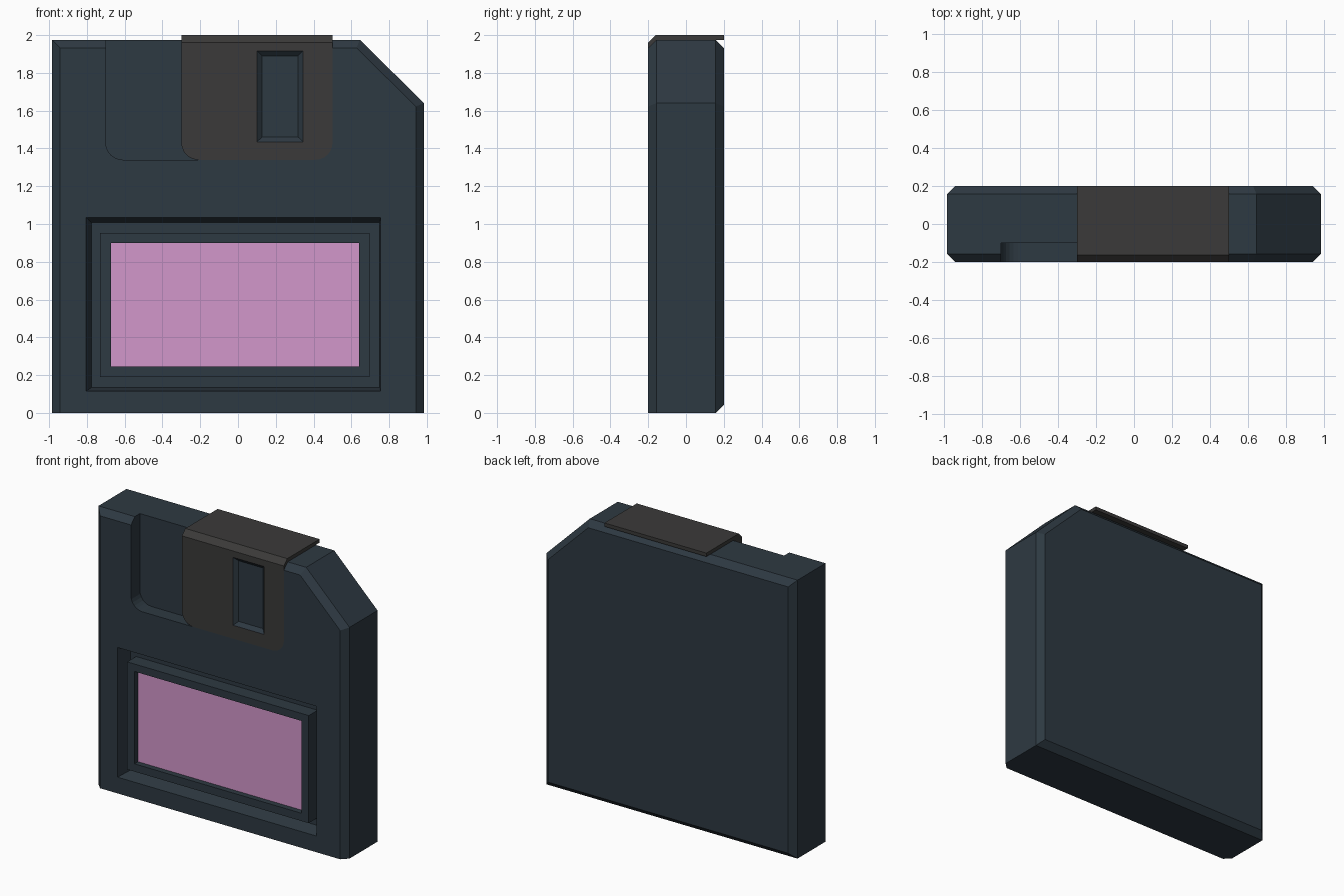
import bpy, bmesh, math

if "Cube" in bpy.data.objects:
    bpy.data.objects.remove(bpy.data.objects["Cube"])


def material(name, rgb):
    m = bpy.data.materials.new(name)
    m.diffuse_color = (*rgb, 1)
    m.use_nodes = True
    m.node_tree.nodes["Principled BSDF"].inputs["Base Color"].default_value = m.diffuse_color
    return m


SLATE = material("slate_plastic", (0.027, 0.041, 0.054))
METAL = material("dark_metal", (0.043, 0.042, 0.041))
PINK = material("pink_paper", (0.65, 0.31, 0.60))


def loft(name, rings, mat=None):
    """Closed solid through rings of 3D points, capped at both ends."""
    bm = bmesh.new()
    vs = [[bm.verts.new(p) for p in ring] for ring in rings]
    n = len(vs[0])
    for a, b in zip(vs, vs[1:]):
        for i in range(n):
            j = (i + 1) % n
            bm.faces.new((a[i], a[j], b[j], b[i]))
    bm.faces.new(vs[0])
    bm.faces.new(vs[-1])
    bmesh.ops.remove_doubles(bm, verts=bm.verts, dist=1e-5)
    bmesh.ops.recalc_face_normals(bm, faces=bm.faces)
    me = bpy.data.meshes.new(name)
    bm.to_mesh(me)
    bm.free()
    ob = bpy.data.objects.new(name, me)
    bpy.context.collection.objects.link(ob)
    if mat:
        me.materials.append(mat)
    return ob


def at(y, outline):
    return [(x, y, z) for x, z in outline]


def rect(x0, x1, z0, z1):
    return [(x0, z0), (x1, z0), (x1, z1), (x0, z1)]


def tab(x0, x1, z0, z1, r=0.09, n=6):
    """Rectangle with rounded lower corners."""
    pts = [(x1, z1), (x0, z1)]
    for cx, start in ((x0 + r, math.pi), (x1 - r, 1.5 * math.pi)):
        for i in range(n + 1):
            a = start + i / n * math.pi / 2
            pts.append((cx + r * math.cos(a), z0 + r + r * math.sin(a)))
    return pts


def cut(ob, cutter):
    m = ob.modifiers.new("cut", 'BOOLEAN')
    m.object, m.operation, m.solver = cutter, 'DIFFERENCE', 'EXACT'
    cutter.hide_render = True
    bpy.context.view_layer.objects.active = ob
    bpy.ops.object.modifier_apply(modifier=m.name)
    bpy.data.objects.remove(cutter)


# Chamfered case with one clipped corner
def case(c, bottom):
    w, h, k = 0.985 - c, 1.975 - c, c * 0.414
    return [(-w, bottom), (w, bottom), (w, 1.64 - k), (0.645 - k, h), (-w, h)]


C = 0.043
body = loft("case_body", [at(-0.2, case(C, 0)), at(-0.157, case(0, 0)),
                          at(0.157, case(0, 0)), at(0.2, case(C, C))], SLATE)

# Shutter track and label groove cut into the case
cut(body, loft("track_cutter", [at(y, tab(-0.7, 0.5, 1.34, 2.2)) for y in (-0.3, -0.1)]))
groove = rect(-0.805, 0.755, 0.115, 1.035)
cut(body, loft("groove_cutter", [at(-0.3, groove), at(-0.2, groove),
                                 at(-0.1, rect(-0.775, 0.75, 0.135, 1.007))]))

# Raised label frame and the label sunk in it
outer = rect(-0.73, 0.695, 0.19, 0.953)
inner = rect(-0.672, 0.64, 0.245, 0.9)
loft("label_frame", [at(-0.1, outer), at(-0.2, outer), at(-0.2, inner), at(-0.15, inner)], SLATE)
loft("label", [at(-0.16, inner), at(-0.15, inner)], PINK)

# Sliding shutter: front plate and bent-over top
plate = loft("shutter_plate", [at(y, tab(-0.3, 0.5, 1.34, 1.962)) for y in (-0.2, -0.1)], METAL)
bend = [(-0.2, 1.962), (-0.162, 2.0), (0.2, 2.0), (0.2, 1.975), (-0.1, 1.975), (-0.1, 1.962)]
loft("shutter_top", [[(x, y, z) for y, z in bend] for x in (-0.3, 0.5)], METAL)

# Window in the shutter with sloping sides
win = rect(0.1, 0.345, 1.435, 1.917)
cut(plate, loft("window_cutter", [at(-0.3, win), at(-0.165, win)]))
loft("shutter_window", [at(-0.165, win), at(-0.2, win),
                        at(-0.175, rect(0.128, 0.318, 1.46, 1.89))], SLATE)
